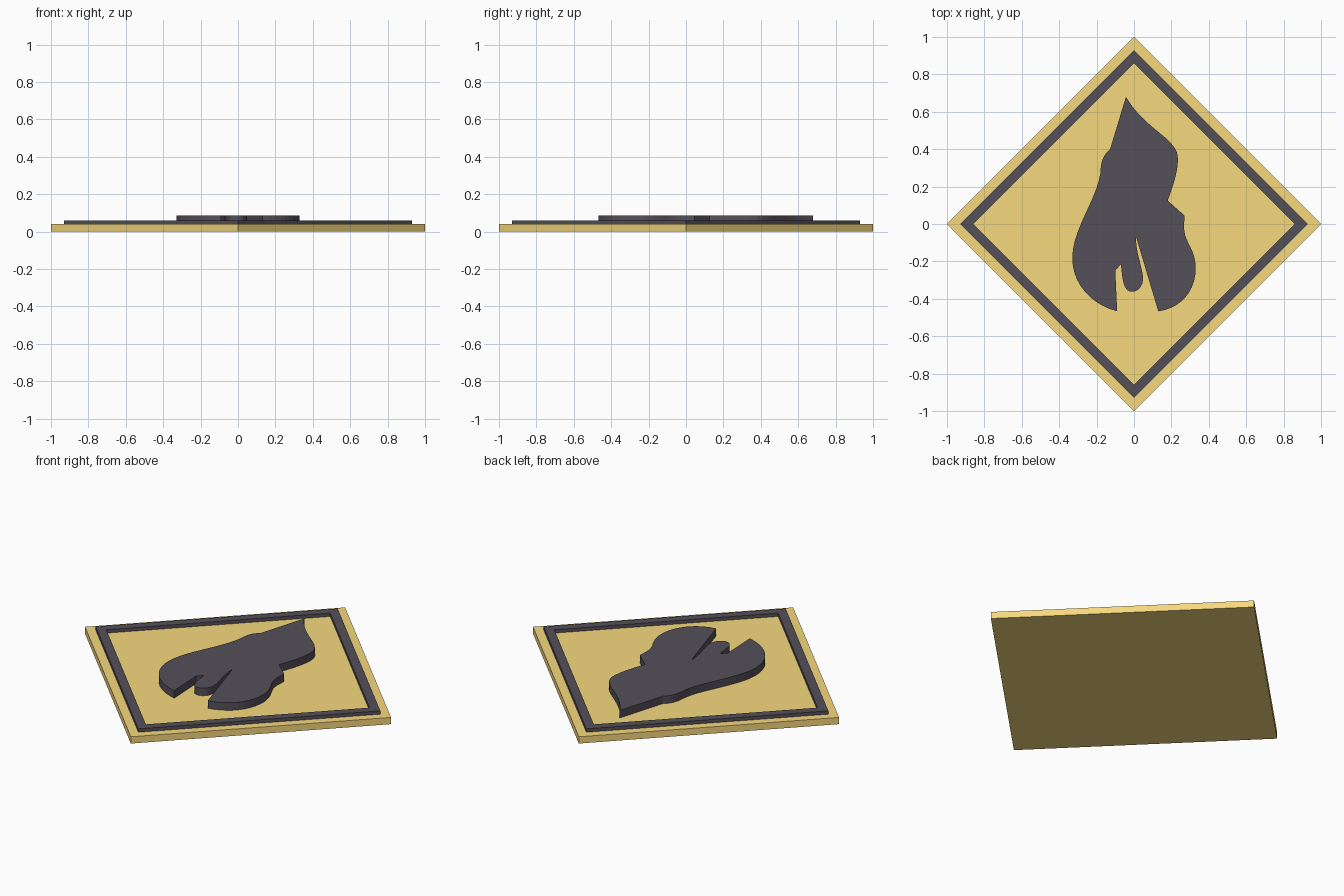
import bpy, bmesh

if "Cube" in bpy.data.objects:
    bpy.data.objects.remove(bpy.data.objects["Cube"])


def material(name, rgb):
    m = bpy.data.materials.new(name)
    m.diffuse_color = (*rgb, 1)
    m.use_nodes = True
    m.node_tree.nodes["Principled BSDF"].inputs["Base Color"].default_value = m.diffuse_color
    return m


def finish(name, bm, mat):
    bmesh.ops.recalc_face_normals(bm, faces=bm.faces)
    me = bpy.data.meshes.new(name)
    bm.to_mesh(me)
    bm.free()
    ob = bpy.data.objects.new(name, me)
    me.materials.append(mat)
    bpy.context.collection.objects.link(ob)
    return ob


def raise_faces(bm, height):
    """Give flat faces a thickness, keeping the underside."""
    ret = bmesh.ops.extrude_face_region(bm, geom=bm.faces[:], use_keep_orig=True)
    top = [v for v in ret["geom"] if isinstance(v, bmesh.types.BMVert)]
    bmesh.ops.translate(bm, verts=top, vec=(0, 0, height))


def slab(name, outline, z, height, mat):
    bm = bmesh.new()
    bm.faces.new([bm.verts.new((x, y, z)) for x, y in outline])
    raise_faces(bm, height)
    return finish(name, bm, mat)


def diamond(r):
    return [(r, 0), (0, r), (-r, 0), (0, -r)]


def trace(start, segments, steps=10):
    """Closed outline from straight (end) and cubic (c1, c2, end) segments."""
    pts = [start]
    for seg in segments:
        a = pts[-1]
        if len(seg) == 1:
            pts.append(seg[0])
            continue
        for i in range(1, steps + 1):
            t = i / steps
            u = 1 - t
            pts.append(tuple(u**3 * p + 3*u*u*t * q + 3*u*t*t * r + t**3 * s
                             for p, q, r, s in zip(a, *seg)))
    return pts


yellow = material("sign_yellow", (0.93, 0.69, 0.21))
black = material("sign_black", (0.09, 0.08, 0.10))

# Diamond plate
slab("sign_plate", diamond(1), 0, 0.04, yellow)

# Raised border ring
bm = bmesh.new()
outer, inner = ([bm.verts.new((x, y, 0.04)) for x, y in diamond(r)] for r in (0.93, 0.86))
for i in range(4):
    j = (i + 1) % 4
    bm.faces.new((outer[i], outer[j], inner[j], inner[i]))
raise_faces(bm, 0.02)
finish("border", bm, black)

# Flame symbol, clockwise from the tip
flame = trace((-0.043, 0.68), [
    ((0.06, 0.50), (0.235, 0.46), (0.235, 0.35)),
    ((0.235, 0.27), (0.20, 0.18), (0.18, 0.125)),
    ((0.27, 0.045),),
    ((0.27, -0.01), (0.255, -0.04), (0.30, -0.12)),
    ((0.32, -0.16), (0.33, -0.20), (0.33, -0.235)),
    ((0.33, -0.36), (0.25, -0.45), (0.13, -0.467)),
    ((0.01, -0.065),),
    ((0.01, -0.16), (0.048, -0.24), (0.048, -0.29)),
    ((0.048, -0.335), (0.02, -0.362), (-0.01, -0.362)),
    ((-0.06, -0.362), (-0.062, -0.29), (-0.07, -0.215)),
    ((-0.10, -0.25),),
    ((-0.09, -0.467),),
    ((-0.23, -0.43), (-0.33, -0.32), (-0.33, -0.18)),
    ((-0.33, -0.03), (-0.20, 0.13), (-0.18, 0.27)),
    ((-0.178, 0.35), (-0.155, 0.375), (-0.128, 0.40)),
])
slab("flame_symbol", flame, 0.04, 0.045, black)
